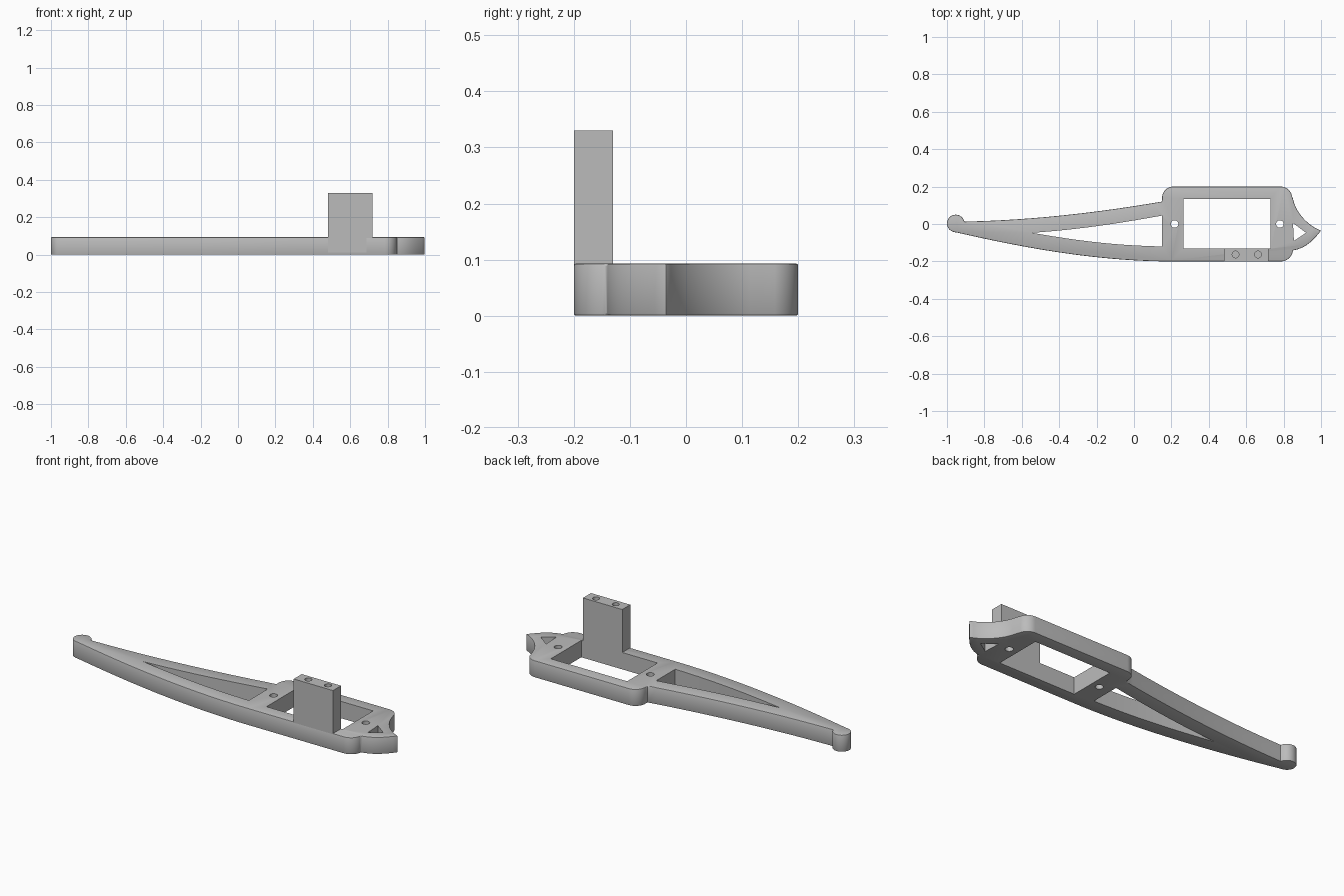
import bpy
import bmesh
from math import cos, sin, radians
from mathutils import Vector
from mathutils.geometry import interpolate_bezier

if "Cube" in bpy.data.objects:
    bpy.data.objects.remove(bpy.data.objects["Cube"])

THICK = 0.093

grey = bpy.data.materials.new("plain_grey")
grey.use_nodes = True
grey.diffuse_color = (0.5, 0.5, 0.5, 1)
grey.node_tree.nodes["Principled BSDF"].inputs["Base Color"].default_value = (0.5, 0.5, 0.5, 1)


def arc(cx, cy, r, start, end, n=10):
    angles = [radians(start + (end - start) * i / n) for i in range(n + 1)]
    return [(cx + r * cos(a), cy + r * sin(a)) for a in angles]


def curve(a, b, c, d, n=16):
    pts = interpolate_bezier(*[Vector((*p, 0)) for p in (a, b, c, d)], n)
    return [(p.x, p.y) for p in pts]


def circle(cx, cy, r):
    return arc(cx, cy, r, 0, 345, 23)


def rect(x0, x1, y0, y1):
    return [(x0, y0), (x1, y0), (x1, y1), (x0, y1)]


def prism(name, outline, z0, z1):
    """Extrude a closed outline upward from z0 to z1."""
    clean = [p for i, p in enumerate(outline)
             if (Vector(p) - Vector(outline[i - 1])).length > 1e-4]
    bm = bmesh.new()
    base = bm.faces.new([bm.verts.new((x, y, z0)) for x, y in clean])
    top = bmesh.ops.extrude_face_region(bm, geom=[base])["geom"]
    bmesh.ops.translate(bm, vec=(0, 0, z1 - z0),
                        verts=[v for v in top if isinstance(v, bmesh.types.BMVert)])
    bmesh.ops.recalc_face_normals(bm, faces=bm.faces)
    mesh = bpy.data.meshes.new(name)
    bm.to_mesh(mesh)
    bm.free()
    mesh.materials.append(grey)
    obj = bpy.data.objects.new(name, mesh)
    bpy.context.collection.objects.link(obj)
    return obj


def finish(obj, cutters):
    """Cut the holes, apply the modifiers and shade the curved sides smooth."""
    for cutter in cutters:
        cutter.hide_render = True
        mod = obj.modifiers.new("hole", 'BOOLEAN')
        mod.operation = 'DIFFERENCE'
        mod.solver = 'EXACT'
        mod.object = cutter
    bpy.ops.object.select_all(action='DESELECT')
    obj.select_set(True)
    bpy.context.view_layer.objects.active = obj
    bpy.ops.object.convert(target='MESH')
    bpy.ops.object.shade_smooth_by_angle(angle=radians(35))
    for cutter in cutters:
        bpy.data.objects.remove(cutter)


# Arm plate outline: rounded hook, curved belly, square frame, pointed tail
outline = (
    arc(-0.953, 0.003, 0.047, 15, 260, 20)
    + curve((-0.94, -0.047), (-0.6, -0.125), (-0.2, -0.2), (0.2, -0.2), 24)
    + arc(0.785, -0.135, 0.065, -90, -5)
    + curve((0.855, -0.14), (0.91, -0.13), (0.95, -0.1), (1.0, -0.035), 10)
    + curve((1.0, -0.035), (0.93, -0.01), (0.865, 0.06), (0.85, 0.135), 12)
    + arc(0.785, 0.14, 0.06, 10, 90)
    + arc(0.21, 0.14, 0.06, 90, 180)
    + curve((0.15, 0.12), (-0.2, 0.06), (-0.55, 0.02), (-0.906, 0.013), 24)
)
plate = prism("arm_plate", outline, 0, THICK)
bevel = plate.modifiers.new("soft_edges", 'BEVEL')
bevel.width = 0.008
bevel.segments = 2
bevel.limit_method = 'ANGLE'
bevel.angle_limit = radians(60)

# Long tapered slot, servo window, tail slot and screw holes
slot = (curve((-0.545, -0.047), (-0.3, -0.03), (-0.1, 0.0), (0.15, 0.045))
        + curve((0.15, -0.12), (-0.1, -0.115), (-0.3, -0.09), (-0.545, -0.047)))
holes = [
    slot,
    rect(0.265, 0.73, -0.13, 0.135),
    [(0.85, 0.005), (0.92, -0.047), (0.855, -0.09)],
    circle(0.217, 0, 0.02),
    circle(0.78, 0, 0.02),
]
finish(plate, [prism("cutter", h, -0.1, 0.2) for h in holes])

# Upright mounting block with two blind screw holes
block = prism("mounting_block", rect(0.48, 0.72, -0.2, -0.13), 0.01, 0.33)
finish(block, [prism("cutter", circle(x, -0.163, 0.018), 0.2, 0.4)
               for x in (0.543, 0.663)])
